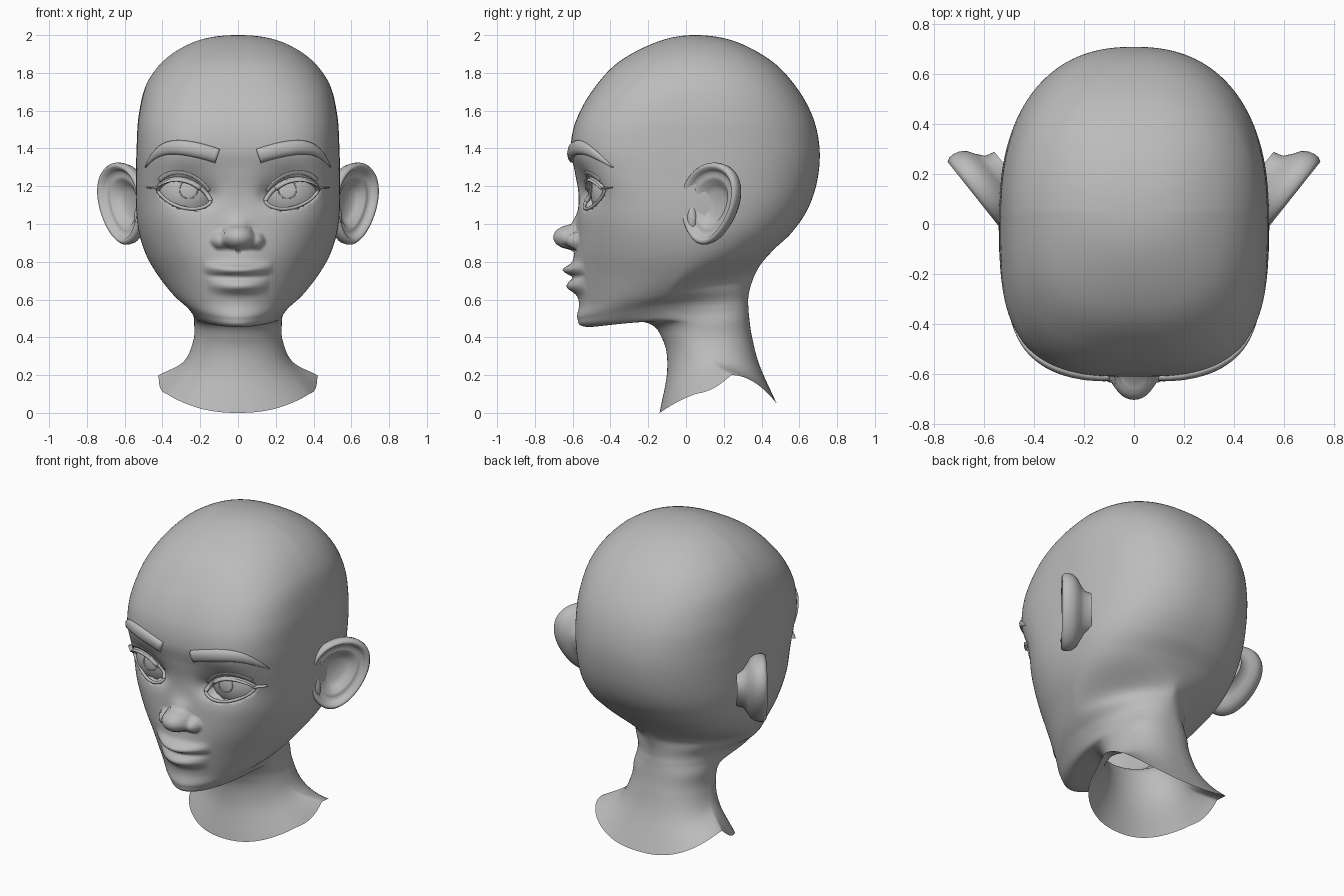
import bpy, bmesh, math
from mathutils import Vector
from mathutils.bvhtree import BVHTree

if "Cube" in bpy.data.objects:
    bpy.data.objects.remove(bpy.data.objects["Cube"])

clay = bpy.data.materials.new("grey_clay")
clay.diffuse_color = (0.5, 0.5, 0.5, 1)
clay.use_nodes = True
clay.node_tree.nodes["Principled BSDF"].inputs["Base Color"].default_value = clay.diffuse_color


def make(name, verts, faces, mirror=False):
    me = bpy.data.meshes.new(name)
    me.from_pydata([tuple(v) for v in verts], [], faces)
    bm = bmesh.new()
    bm.from_mesh(me)
    bmesh.ops.remove_doubles(bm, verts=bm.verts, dist=1e-5)
    bmesh.ops.recalc_face_normals(bm, faces=bm.faces)
    bm.to_mesh(me)
    bm.free()
    me.polygons.foreach_set("use_smooth", [True] * len(me.polygons))
    me.materials.append(clay)
    ob = bpy.data.objects.new(name, me)
    bpy.context.collection.objects.link(ob)
    if mirror:
        ob.modifiers.new("both_sides", 'MIRROR')
    return ob


def grid_faces(rows, n):
    return [(r * n + i, r * n + (i + 1) % n, (r + 1) * n + (i + 1) % n, (r + 1) * n + i)
            for r in range(rows - 1) for i in range(n)]


def bell(v, mid, width):
    return math.exp(-((v - mid) / width) ** 2)


# Head and neck rings: front y,z | side x,y,z | back y,z | front squareness
RINGS = [
    (.04, 2.0, 0, .04, 2.0, .04, 2.0, 2),
    (-.15, 1.965, .2, .05, 1.975, .25, 1.97, 2.2),
    (-.36, 1.855, .37, .05, 1.885, .45, 1.865, 2.5),
    (-.5, 1.70, .48, .04, 1.75, .58, 1.73, 2.8),
    (-.585, 1.54, .525, .03, 1.58, .67, 1.57, 3.1),
    (-.61, 1.40, .537, .02, 1.40, .707, 1.40, 3.2),
    (-.59, 1.28, .54, .02, 1.25, .695, 1.23, 3.1),
    (-.57, 1.15, .54, .02, 1.10, .645, 1.08, 2.8),
    (-.575, 1.0, .528, .02, .97, .56, .955, 2.5),
    (-.585, .85, .488, .01, .84, .46, .86, 2.2),
    (-.58, .72, .425, -.03, .73, .385, .77, 2.0),
    (-.565, .58, .345, -.10, .63, .345, .68, 1.9),
    (-.575, .50, .275, -.12, .57, .33, .61, 1.85),
    (-.52, .455, .24, -.02, .525, .33, .56, 1.9),
    (-.22, .48, .232, .08, .47, .335, .50, 2),
    (-.12, .38, .237, .11, .38, .35, .40, 2),
    (-.10, .22, .29, .15, .27, .39, .25, 2),
    (-.14, 0, .42, .24, .20, .48, .05, 2.2)]
f, b = RINGS[1], RINGS[-1]
over_top = (f[5], f[6], -f[2], f[3], f[4], f[0], f[1], f[7])
past_end = tuple(2 * p - q for p, q in zip(b, RINGS[-2]))
keys = [over_top] + RINGS + [past_end]


def spline(i, t):
    return [.5 * (2 * q + (r - p) * t + (2 * p - 5 * q + 4 * r - s) * t * t
                  + (3 * q - p - 3 * r + s) * t ** 3)
            for p, q, r, s in zip(*keys[i:i + 4])]


# Nose bulbs: centre x,y,z and radii
NOSE = [(0, -.595, .93, .09, .108, .068), (.088, -.55, .912, .056, .085, .05)]


def sculpt(x, y, z):
    """Push the face in and out to form sockets, lips and nose."""
    ax = abs(x)
    y += .055 * bell(ax, .27, .14) * bell(z, 1.19, .10)
    y += .03 * bell(ax, .16, .05) * bell(z, 1.15, .05)
    y -= .02 * bell(x, 0, .13) * bell(z, .74, .10)
    y -= .035 * bell(x, 0, .06) * bell(z, .985, .055)
    zl = z - .4 * x * x
    for amp, mid, width, half in ((.052, .757, .027, .19), (.047, .668, .033, .165)):
        y -= amp * max(0, 1 - (x / half) ** 2) * bell(zl, mid, width)
    y += .012 * bell(zl, .716, .009) * max(0, 1 - (x / .18) ** 2) ** .5
    for cx, cy, cz, rx, ry, rz in NOSE:
        q = 1 - ((ax - cx) / rx) ** 2 - ((z - cz) / rz) ** 2
        if q > 0:
            bulb = cy - ry * math.sqrt(q)
            h = max(.05 - abs(bulb - y), 0) / .05
            y = min(y, bulb) - h * h * .0125 * min(1, q * 4)
    return y


def almond(u, upper):
    """Eyelid edge height, u from -1 (inner corner) to 1 (outer corner)."""
    return 1.15 + .03 * u + (.085 if upper else -.065) * max(0, 1 - u * u) ** .7


HALF, STEPS = 110, 11
N = 2 * HALF
verts = []
for k in range((len(RINGS) - 1) * STEPS + 1):
    i = min(k // STEPS, len(RINGS) - 2)
    fy, fz, sx, sy, sz, by, bz, nf = spline(i, k / STEPS - i)
    nb = 2.35 - .9 * bell(sz, .67, .10)
    rim = max(0, k / STEPS - 16)
    for j in range(N):
        t = (j if j <= HALF else N - j) / HALF
        a = math.pi * t ** 1.35
        s, c = math.sin(a), math.cos(a)
        n = nf if c > 0 else nb
        r = (abs(s) ** n + abs(c) ** n) ** (-1 / n)
        w = abs(r * c)
        ey, ez = (fy, fz) if c > 0 else (by, bz)
        x = sx * r * s * (1 if j <= HALF else -1)
        wz = w if c > 0 else w ** (1 + rim)
        if c > 0:
            wz += rim * .1 * math.sin(2 * math.pi * w) * (1 if w < .5 else .4)
        y, z = sy + (ey - sy) * w, sz + (ez - sz) * wz
        if c > 0 and y < -.3 and z > .5:
            y = sculpt(x, y, z)
        verts.append(Vector((x, y, z)))
faces = grid_faces(len(verts) // N, N)
skin = BVHTree.FromPolygons(verts, faces)

# Eye openings pushed into the face
for v in verts:
    u = (abs(v.x) - .285) / .14
    if v.y < -.3 and abs(u) < 1 and almond(u, False) < v.z < almond(u, True):
        v.y += .11
make("head_and_neck", verts, faces)


def ribbon(name, path, width, depth, lift=0):
    """Tapered strip lying on the face along x,z points."""
    pts, norms = [], []
    for x, z in path:
        p, nrm, _, _ = skin.ray_cast(Vector((x, -2, z)), Vector((0, 1, 0)))
        nrm = nrm if nrm.y < 0 else -nrm
        pts.append(p + nrm * lift)
        norms.append(nrm)
    vs, m, last = [], 10, len(pts) - 1
    for i, (p, nrm) in enumerate(zip(pts, norms)):
        tan = (pts[min(i + 1, last)] - pts[max(i - 1, 0)]).normalized()
        side = tan.cross(nrm).normalized()
        for j in range(m):
            a = 2 * math.pi * j / m
            vs.append(p + side * width(i / last) * math.cos(a) + nrm * depth(i / last) * math.sin(a))
    caps = [tuple(range(m)), tuple(range(last * m, last * m + m))]
    make(name, vs, grid_faces(len(pts), m) + caps, True)


# Eyebrows: arched, blunt inside and pointed outside
def brow(t):
    return (.108 + .38 * t, 1.36 + .13 * t - .075 * t * t - .115 * t ** 6)


ribbon("eyebrows", [brow(i / 24) for i in range(25)],
       lambda t: .037 * (1 - t ** 5) + .003, lambda t: .018 * (1 - t ** 4) + .003, .002)

# Eyelids, with the upper lash running past the outer corner
us = [-math.cos(math.pi * i / 28) for i in range(29)]
upper = [(.285 + .14 * u, almond(u, True)) for u in us]
lower = [(.285 + .14 * u, almond(u, False)) for u in us]
ribbon("upper_eyelids", upper, lambda t: .012, lambda t: .013)
ribbon("lower_eyelids", lower, lambda t: .009, lambda t: .009)
ribbon("eyelashes", upper[8:-2] + [(.435, 1.195), (.455, 1.192), (.47, 1.195)],
       lambda t: .009 * (1 - t) + .003, lambda t: .012, .010)
ribbon("eyelid_folds", [(x, z + .034) for x, z in upper[3:-3]],
       lambda t: .012, lambda t: .004)

# Eyeballs with raised iris and pupil rings
EYE, R = Vector((.265, -.325, 1.165)), .18


def lathe(name, profile, n=40, gaze=Vector((-.02, -1, .1))):
    """Spin (angle from gaze, radius) pairs around the gaze axis."""
    q = Vector((0, 0, 1)).rotation_difference(gaze)
    vs = [EYE + q @ Vector((r * math.sin(a) * math.cos(2 * math.pi * j / n),
                            r * math.sin(a) * math.sin(2 * math.pi * j / n),
                            r * math.cos(a)))
          for a, r in profile for j in range(n)]
    make(name, vs, grid_faces(len(profile), n), True)


lathe("eyeballs", [(math.pi * i / 24, R) for i in range(25)])
lathe("pupil_rings", [(.25, R - .002), (.255, R + .004), (.285, R + .004), (.29, R - .002)])

# Ears: egg outline swept through back, rolled rim, inner ridge and hollow bowl
OUT, FACE = Vector((.62, .78, 0)), Vector((.78, -.62, 0))
SECTION = [(.50, -.14), (.56, -.10), (.72, -.075), (.88, -.055), (.97, -.03), (1.0, -.005),
           (1.0, .015), (.95, .032), (.88, .03), (.82, .01), (.75, -.008), (.67, -.004),
           (.58, -.01), (.46, -.04), (.3, -.055), (0, -.055)]
ear, M = [], 48
for scale, w in SECTION:
    for j in range(M):
        a = 2 * math.pi * j / M
        u = .15 + scale * (.18 * math.cos(a) * (1 + .18 * math.sin(a)) + .035 * math.sin(a))
        z = 1.108 + scale * .217 * math.sin(a)
        ear.append(Vector((.515, .01, z)) + OUT * u + FACE * w)
make("ears", ear, grid_faces(len(SECTION), M), True)

# Small flaps in front of the ear openings
flap = []
for i in range(13):
    p = math.pi * i / 12
    for j in range(20):
        a = 2 * math.pi * j / 20
        flap.append(Vector((.515, .01, 1.03 + .07 * math.cos(p)))
                    + OUT * (.02 + .03 * math.sin(p) * math.cos(a))
                    + FACE * (-.005 + .025 * math.sin(p) * math.sin(a)))
make("ear_flaps", flap, grid_faces(13, 20), True)
